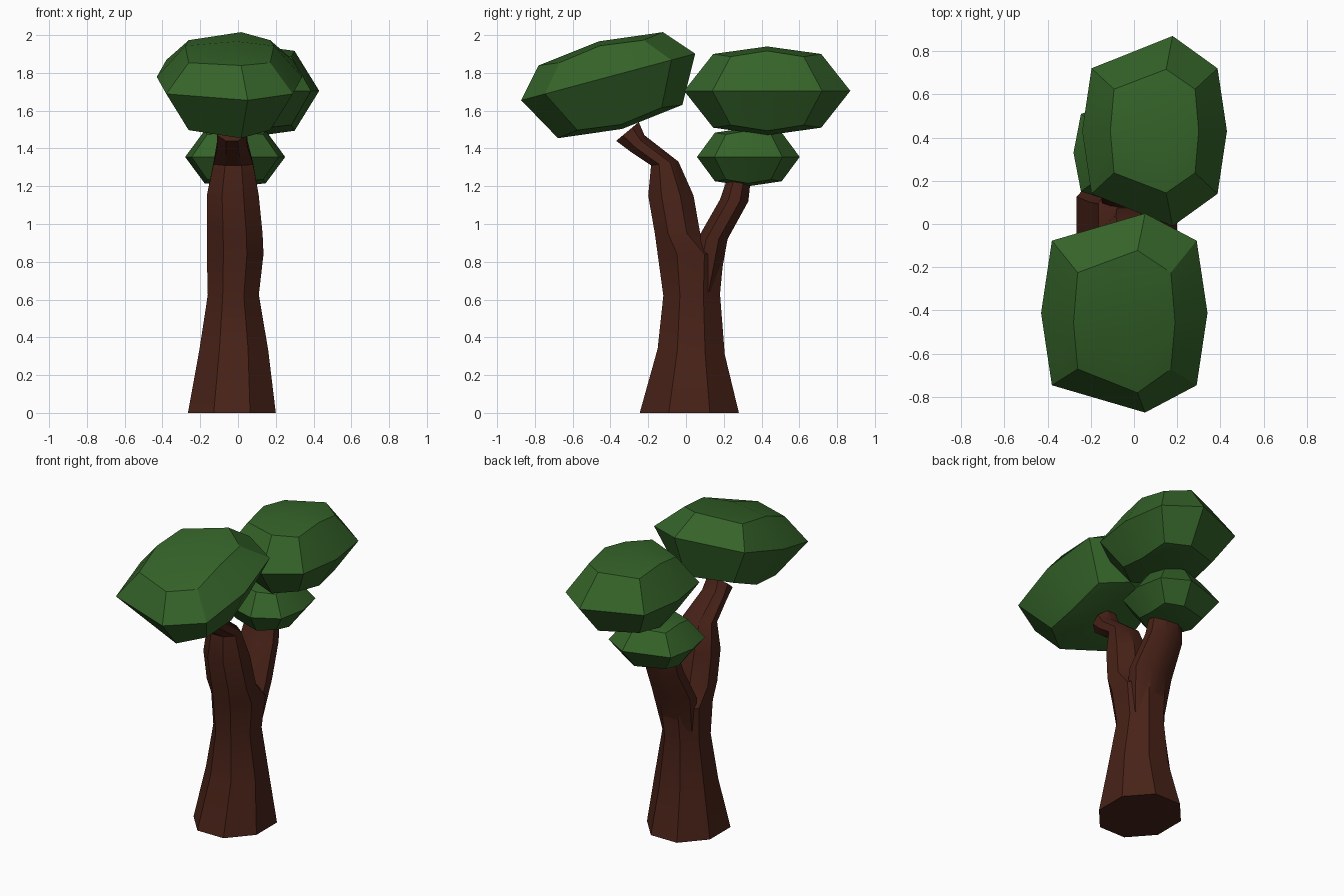
import bpy, bmesh, math
from mathutils import Matrix

if "Cube" in bpy.data.objects:
    bpy.data.objects.remove(bpy.data.objects["Cube"])


def material(name, rgb):
    m = bpy.data.materials.new(name)
    m.diffuse_color = (*rgb, 1)
    m.use_nodes = True
    m.node_tree.nodes["Principled BSDF"].inputs["Base Color"].default_value = m.diffuse_color
    return m


BARK = material("bark", (0.065, 0.016, 0.009))
LEAF = material("leaf", (0.035, 0.125, 0.022))


def finish(bm, name, mat):
    bmesh.ops.recalc_face_normals(bm, faces=bm.faces)
    me = bpy.data.meshes.new(name)
    bm.to_mesh(me)
    bm.free()
    me.materials.append(mat)
    ob = bpy.data.objects.new(name, me)
    bpy.context.collection.objects.link(ob)
    bpy.ops.object.select_all(action='DESELECT')
    ob.select_set(True)
    bpy.context.view_layer.objects.active = ob
    bpy.ops.object.shade_smooth_by_angle(angle=math.radians(30))
    return ob


# Octagonal tube; each section is x range, then its front and back points in y, z
def limb(name, sections):
    bm = bmesh.new()
    rings = []
    for x0, x1, y0, z0, y1, z1 in sections:
        ring = []
        for i in range(8):
            a = math.radians(22.5 + 45 * i)
            u = 0.5 + 0.5 * math.cos(a) / math.cos(math.pi / 8)
            v = 0.5 + 0.5 * math.sin(a) / math.cos(math.pi / 8)
            ring.append(bm.verts.new((x0 + (x1 - x0) * u,
                                      y0 + (y1 - y0) * v,
                                      z0 + (z1 - z0) * v)))
        rings.append(ring)
    for a, b in zip(rings, rings[1:]):
        for i in range(8):
            j = (i + 1) % 8
            bm.faces.new((a[i], a[j], b[j], b[i]))
    bm.faces.new(rings[0])
    bm.faces.new(rings[-1])
    return finish(bm, name, BARK)


# Leaf clump: a once-divided cube pulled into a rounded, slightly skewed block
SHAPE = {  # which axes are used -> x, y, z factors and sideways skew
    (1, 1, 1): (0.56, 0.44, 0.77, 0), (1, 1, 0): (0.87, 0.66, 0, 0),
    (1, 0, 1): (0.61, 0, 0.90, 0), (0, 1, 1): (0, 0.65, 0.83, 0.16),
    (1, 0, 0): (1, 0, 0, 0), (0, 1, 0): (0, 1, 0, 0.25),
    (0, 0, 1): (0, 0, 1, 0.1),
}


def clump(name, centre, size, tilt=0, lift=0, stretch=1):
    bm = bmesh.new()
    bmesh.ops.create_cube(bm, size=2)
    bmesh.ops.subdivide_edges(bm, edges=bm.edges[:], cuts=1, use_grid_fill=True)
    for v in bm.verts:
        key = tuple(int(abs(c) > 0.5) for c in v.co)
        fx, fy, fz, skew = SHAPE[key]
        if key[1] and fy < 1:
            fy *= stretch
        v.co = ((v.co.x * fx + skew) * size[0], v.co.y * fy * size[1],
                v.co.z * fz * size[2] + (0 if key[2] else lift))
    bm.transform(Matrix.Translation(centre) @ Matrix.Rotation(math.radians(tilt), 4, 'X'))
    return finish(bm, name, LEAF)


# Trunk running up into the front branch
limb("trunk", [
    (-0.265, 0.20, -0.245, 0, 0.28, 0),
    (-0.205, 0.16, -0.15, 0.34, 0.205, 0.31),
    (-0.16, 0.11, -0.12, 0.62, 0.18, 0.63),
    (-0.165, 0.135, -0.15, 0.84, 0.20, 0.84),
    (-0.165, 0.13, -0.165, 0.95, 0.075, 0.95),
    (-0.165, 0.11, -0.20, 1.15, 0.04, 1.15),
    (-0.13, 0.08, -0.185, 1.31, -0.04, 1.33),
    (-0.11, 0.05, -0.29, 1.38, -0.22, 1.47),
    (-0.11, 0.045, -0.37, 1.44, -0.25, 1.54),
])

# Rear branch
limb("rear_branch", [
    (-0.13, 0.09, 0.0, 0.64, 0.17, 0.64),
    (-0.15, 0.13, 0.06, 0.92, 0.22, 0.92),
    (-0.14, 0.10, 0.18, 1.13, 0.33, 1.12),
    (-0.12, 0.09, 0.225, 1.26, 0.345, 1.26),
])

# Leaf clumps
clump("front_leaves", (-0.045, -0.40, 1.735), (0.385, 0.477, 0.24),
      tilt=15, lift=0.045, stretch=1.1)
clump("rear_leaves", (0.095, 0.43, 1.705), (0.335, 0.44, 0.235))
clump("lower_leaves", (-0.015, 0.33, 1.355), (0.265, 0.272, 0.155))
